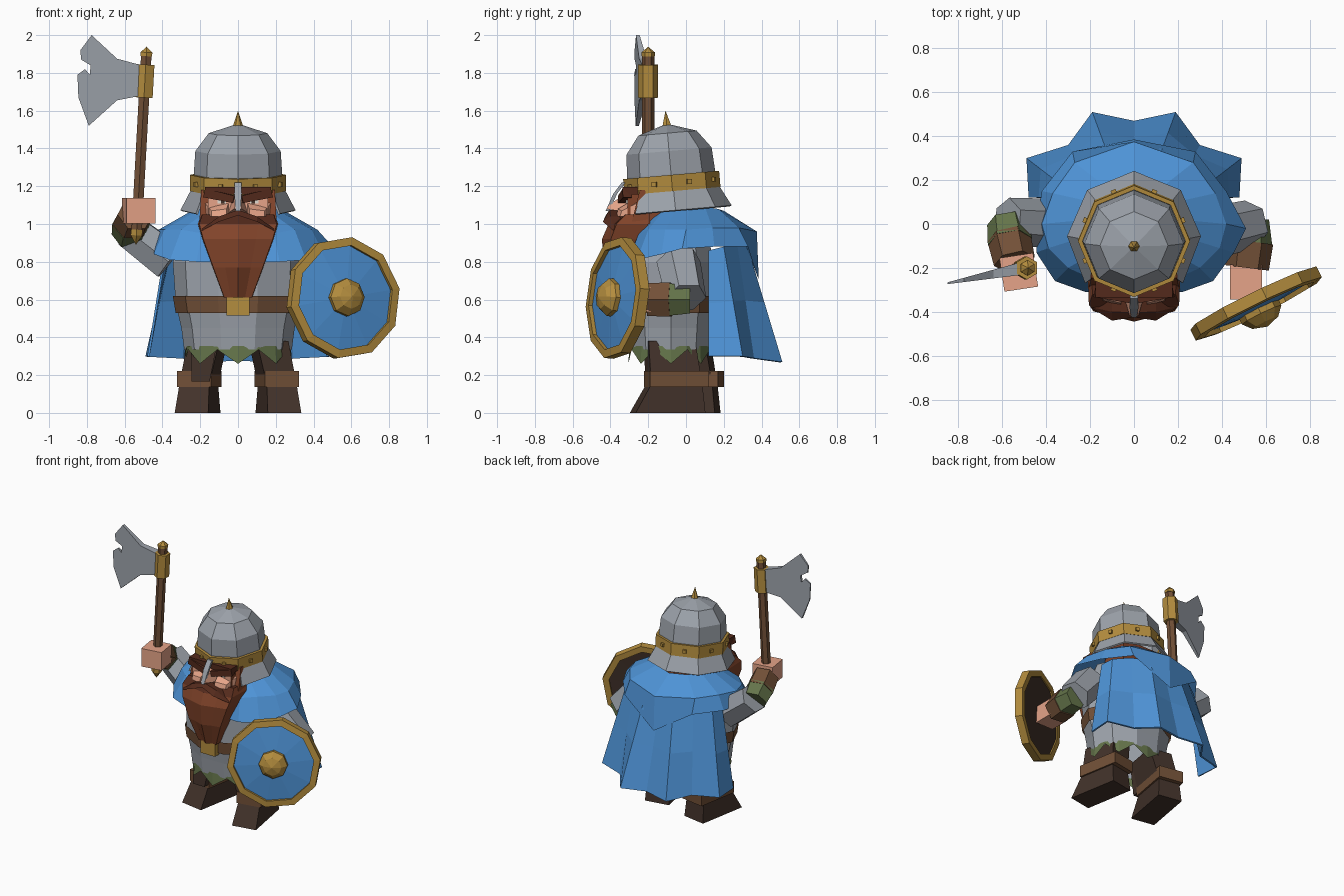
import bpy, bmesh, math
from mathutils import Vector, Matrix

if "Cube" in bpy.data.objects:
    bpy.data.objects.remove(bpy.data.objects["Cube"])

def mat(name, r, g, b):
    m = bpy.data.materials.new(name)
    m.diffuse_color = [(c / 255 / 12.92 if c < 10 else ((c / 255 + .055) / 1.055) ** 2.4) for c in (r, g, b)] + [1]
    m.use_nodes = True
    m.node_tree.nodes["Principled BSDF"].inputs["Base Color"].default_value = m.diffuse_color
    return m

BLUE = mat("cloak blue", 78, 147, 214)
STEEL = mat("steel grey", 156, 162, 170)
GOLD = mat("brass", 180, 141, 62)
BEARD = mat("red beard", 130, 68, 42)
DARKHAIR = mat("dark red hair", 84, 42, 28)
SKIN = mat("skin", 230, 164, 136)
BOOT = mat("dark leather", 66, 50, 42)
LEATHER = mat("brown leather", 114, 80, 55)
GREEN = mat("green cloth", 100, 116, 74)
WHITE = mat("eye white", 225, 220, 210)

def finish(name, bm, *mats):
    bmesh.ops.remove_doubles(bm, verts=bm.verts, dist=1e-5)
    bmesh.ops.recalc_face_normals(bm, faces=bm.faces)
    me = bpy.data.meshes.new(name)
    bm.to_mesh(me)
    bm.free()
    for m in mats:
        me.materials.append(m)
    ob = bpy.data.objects.new(name, me)
    bpy.context.collection.objects.link(ob)
    return ob

def loft(name, rings, *mats, cap=True, wrap=True):
    """Skin a list of point rings."""
    bm = bmesh.new()
    vs = [[bm.verts.new(p) for p in r] for r in rings]
    n = len(vs[0])
    for a, b in zip(vs, vs[1:]):
        for i in range(n if wrap else n - 1):
            j = (i + 1) % n
            bm.faces.new((a[i], a[j], b[j], b[i]))
    if cap:
        bm.faces.new(vs[0])
        bm.faces.new(vs[-1])
    return finish(name, bm, *mats)

def ring(n, rx, ry, z, cx=0, cy=0, phase=0):
    return [Vector((cx + rx * math.cos(2 * math.pi * i / n + phase),
                    cy + ry * math.sin(2 * math.pi * i / n + phase), z)) for i in range(n)]

def lathe(name, prof, n, m, M, cap=True, phase=0):
    """Revolve (radius, height) points around the z axis of frame M."""
    return loft(name, [[M @ p for p in ring(n, r, r, h, phase=phase)] for r, h in prof], m, cap=cap)

def frame(p, d):
    return Matrix.Translation(p) @ Vector(d).to_track_quat('Z', 'Y').to_matrix().to_4x4()

def limb(name, p, q, r1, r2, m, n=6, phase=0):
    p, q = Vector(p), Vector(q)
    return lathe(name, [(r1, 0), (r2, (q - p).length)], n, m, frame(p, q - p), phase=phase)

def box(name, c, s, m, M=Matrix()):
    bm = bmesh.new()
    bmesh.ops.create_cube(bm, size=1, matrix=M @ Matrix.Translation(c) @ Matrix.Diagonal((*s, 1)))
    return finish(name, bm, m)

def rect(x0, x1, y0, y1, z):
    return [Vector(p) for p in ((x0, y0, z), (x1, y0, z), (x1, y1, z), (x0, y1, z))]

def mirrored(half):
    """Half outline from front centre to back centre -> full ring, a little tighter on the raised-arm side."""
    return half + [(max(-x, -.445), y, z) for x, y, z in half[-2:0:-1]]

# Tunic, belt, buckle and pointed hem
loft("tunic", [ring(10, r, d, z, cy=-.08) for z, r, d in
     ((.335, .285, .225), (.45, .30, .235), (.58, .33, .25), (.80, .345, .24), (1.0, .26, .19))], STEEL, cap=False)
loft("belt", [ring(10, r, d, z, cy=-.08) for z, r, d in ((.53, .33, .255), (.62, .345, .26))], LEATHER, cap=False)
box("buckle", (0, -.335, .565), (.12, .05, .10), GOLD)
hem = [ring(16, .28, .22, .355, cy=-.08, phase=math.pi / 2), ring(16, .285, .225, .26, cy=-.08, phase=math.pi / 2)]
for p in hem[1][1::2]:
    p.z += .075
loft("hem", hem, GREEN, cap=False)

# Boots and cuffs, toes out, one leg a little ahead of the other
for s, dy, nm in ((1, -.075, "left"), (-1, .005, "right")):
    L = Matrix.Translation((s * .21, dy, 0)) @ Matrix.Rotation(s * math.radians(10), 4, 'Z')
    secs = [(.09, -.21, .165, 0, 0), (.08, -.125, .15, 0, .15), (.085, -.13, .12, -.05, .38)]
    loft(nm + "_boot", [[L @ p for p in rect(s * dx - w, s * dx + w, a, b, z)] for w, a, b, dx, z in secs], BOOT)
    box(nm + "_boot_cuff", (0, .025, .18), (.185, .315, .085), LEATHER, L)
loft("right_knee", [rect(-.245, -.15, -.185, -.1, .165), rect(-.25, -.11, -.17, -.05, .37)], BOOT)

# Cloak back with folds
top = [(.39, .12, .86), (.36, .2, .88), (.25, .27, .9), (.12, .32, .9), (0, .31, .9)]
low = [(.48, .12, .30), (.49, .30, .30), (.30, .36, .29), (.19, .51, .27), (0, .47, .28)]
rows = []
for t in (0, .5, 1):
    h = [Vector(a).lerp(Vector(b), t) for a, b in zip(top, low)]
    rows.append(h + [Vector((-p.x, p.y, p.z)) for p in h[-2::-1]])
cloak = loft("cloak", rows, BLUE, cap=False, wrap=False)
cloak.modifiers.new("thickness", 'SOLIDIFY').thickness = .012

# Shoulder cape, dropping to a point behind
loft("shoulder_cape", [
    mirrored([(0, -.16, 1.06), (.10, -.16, 1.06), (.16, -.12, 1.07), (.20, -.05, 1.08),
              (.21, .02, 1.09), (.19, .10, 1.09), (.13, .17, 1.08), (0, .20, 1.07)]),
    mirrored([(0, -.25, .95), (.19, -.25, .95), (.30, -.20, .97), (.39, -.11, .97),
              (.42, .0, .97), (.37, .14, .98), (.27, .28, .98), (0, .375, .96)]),
    mirrored([(0, -.30, .80), (.22, -.31, .80), (.36, -.26, .81), (.455, -.13, .84),
              (.51, -.02, .87), (.42, .15, .88), (.28, .33, .88), (0, .385, .705)])], BLUE, cap=False)

# Head: face in front, hair behind
head = loft("head", [rect(-.16, .16, -.31, .08, z) for z in (.98, 1.17)], SKIN, BEARD)
for p in head.data.polygons:
    p.material_index = int(p.normal.y > -.5)
loft("nose", [[(-.05, -.31, 1.06), (.05, -.31, 1.06), (.02, -.31, 1.16), (-.02, -.31, 1.16)],
              [(-.02, -.42, 1.08), (.02, -.42, 1.08), (.012, -.40, 1.11), (-.012, -.40, 1.11)]], SKIN)
box("brow", (0, -.29, 1.175), (.35, .09, .04), DARKHAIR)
for s in (1, -1):
    box("eye", (s * .085, -.313, 1.117), (.045, .008, .018), WHITE)
    box("pupil", (s * .08, -.317, 1.117), (.018, .006, .018), BOOT)
    limb("eyebrow", (s * .02, -.34, 1.13), (s * .175, -.31, 1.165), .028, .034, DARKHAIR, 4, math.pi / 4)
    loft("cheek", [[(s * .05, -.31, 1.04), (s * .175, -.26, 1.04), (s * .175, -.26, 1.11), (s * .05, -.31, 1.11)],
                   [(s * .06, -.37, 1.04), (s * .14, -.35, 1.04), (s * .14, -.34, 1.07), (s * .06, -.36, 1.08)]], SKIN)
    loft("sideburn", [rect(s * .15, s * .195, -.245, -.19, 1.18), rect(s * .14, s * .205, -.29, -.19, 1.0)], BEARD)
    # Moustache sweep
    loft("moustache", [
        [(0, -.425, 1.045), (0, -.35, 1.045), (0, -.35, 1.075), (0, -.405, 1.075)],
        [(s * .10, -.44, 1.012), (s * .10, -.35, 1.012), (s * .10, -.35, 1.04), (s * .10, -.40, 1.04)],
        [(s * .19, -.385, .965), (s * .19, -.33, .965), (s * .19, -.33, .975), (s * .19, -.38, .975)]], DARKHAIR)

# Beard, darker on its upper face
def beard_ring(z, w, yf, yb):
    return [(-w, yb, z), (-w * .97, yf * .8 + yb * .2, z), (-w * .5, yf + .025, z), (0, yf, z),
            (w * .5, yf + .025, z), (w * .97, yf * .8 + yb * .2, z), (w, yb, z)]
beard = loft("beard", [beard_ring(*a) for a in
    ((1.05, .195, -.35, -.20), (1.0, .212, -.41, -.20), (.92, .19, -.445, -.21),
     (.77, .135, -.435, -.25), (.61, .075, -.385, -.29))], BEARD, DARKHAIR)
for p in beard.data.polygons:
    p.material_index = int(p.normal.z > .5)

# Helmet, tipped slightly forward
H = Matrix.Translation((0, -.075, 1.217)) @ Matrix.Rotation(math.radians(5), 4, 'X')
lathe("helmet_dome", [(.232, .0), (.234, .05), (.226, .17), (.155, .265), (.0, .315)], 8, STEEL, H, cap=False)
lathe("helmet_band", [(.235, -.043), (.255, -.043), (.255, .043), (.235, .043), (.235, -.043)], 8, GOLD, H, cap=False)
lathe("helmet_spike", [(.028, .30), (.0, .385)], 6, GOLD, H, cap=False)
for i in range(8):
    a = math.pi / 4 * (i + .5)
    p = H @ Vector((.238 * math.cos(a), .238 * math.sin(a), 0))
    box("band_stud", (0, 0, 0), (.024, .024, .024), GOLD, Matrix.Translation(p) @ Matrix.Rotation(a, 4, 'Z'))
angs = [math.radians(-43 + 266 * i / 6) for i in range(7)]
guard = loft("neck_guard", [[H @ Vector((r * math.cos(a), r * math.sin(a), z)) for a in angs]
             for r, z in ((.24, -.02), (.305, -.145))], STEEL, cap=False, wrap=False)
guard.modifiers.new("thickness", 'SOLIDIFY').thickness = .012
loft("nose_guard", [rect(-.018, .018, -.34, -.32, 1.22), rect(-.02, .02, -.385, -.365, 1.16),
                    rect(-.012, .012, -.425, -.405, 1.07)], STEEL)

# Raised arm
limb("raised_sleeve", (-.36, .0, .80), (-.575, .015, .965), .115, .105, STEEL)
limb("raised_elbow", (-.58, .01, .945), (-.565, -.08, 1.0), .09, .102, GREEN)
limb("raised_cuff", (-.57, -.06, .99), (-.545, -.17, 1.05), .10, .095, LEATHER)
box("raised_hand", (0, 0, 0), (.155, .155, .135), SKIN,
    Matrix.Translation((-.525, -.22, 1.07)) @ Matrix.Rotation(.15, 4, 'Z'))

# Shield arm
limb("shield_sleeve", (.36, -.04, .80), (.53, .0, .61), .12, .11, STEEL)
limb("shield_elbow", (.53, .02, .60), (.53, -.10, .60), .085, .10, GREEN)
limb("shield_cuff", (.53, -.08, .60), (.515, -.20, .60), .105, .10, LEATHER)
box("shield_hand", (.51, -.265, .60), (.145, .16, .125), SKIN)

# Axe
A, B = Vector((-.54, -.2, .90)), Vector((-.483, -.2, 1.94))
F = frame(A, B - A)
lathe("axe_handle", [(.032, .05), (.032, 1.0)], 6, LEATHER, F)
lathe("axe_pommel", [(0, -.01), (.035, .04), (.035, .07)], 6, GOLD, F)
lathe("axe_collar", [(.053, .77), (.053, .945)], 6, GOLD, F)
lathe("axe_tip", [(.036, .99), (.036, 1.01), (0, 1.04)], 6, GOLD, F)
outline = [(-.51, 1.84), (-.64, 1.875), (-.775, 2.0), (-.835, 1.92), (-.83, 1.87), (-.78, 1.84), (-.785, 1.79),
           (-.81, 1.82), (-.85, 1.79), (-.845, 1.67), (-.79, 1.52), (-.64, 1.655), (-.51, 1.68)]
def blade_side(s):
    return [(x, -.2 + (x + .5) * .2 + s * (.004 + .075 * (x + .85)), z) for x, z in outline]
loft("axe_blade", [blade_side(-1), blade_side(1)], STEEL)

# Round shield, leaning back slightly
S = frame(Vector((.555, -.36, .608)), (.44, -.9, .08))
lathe("shield_rim", [(.325, -.025), (.325, .03), (.28, .035), (.28, -.025), (.325, -.025)], 10, GOLD, S, cap=False, phase=.15)
lathe("shield_face", [(.285, .012), (.0, .045)], 10, BLUE, S, cap=False, phase=.15)
lathe("shield_back", [(.285, -.015), (.0, -.005)], 10, BOOT, S, cap=False, phase=.15)
lathe("shield_boss", [(.10, .025), (.10, .06), (.065, .10), (.0, .12)], 8, GOLD, S, cap=False)
